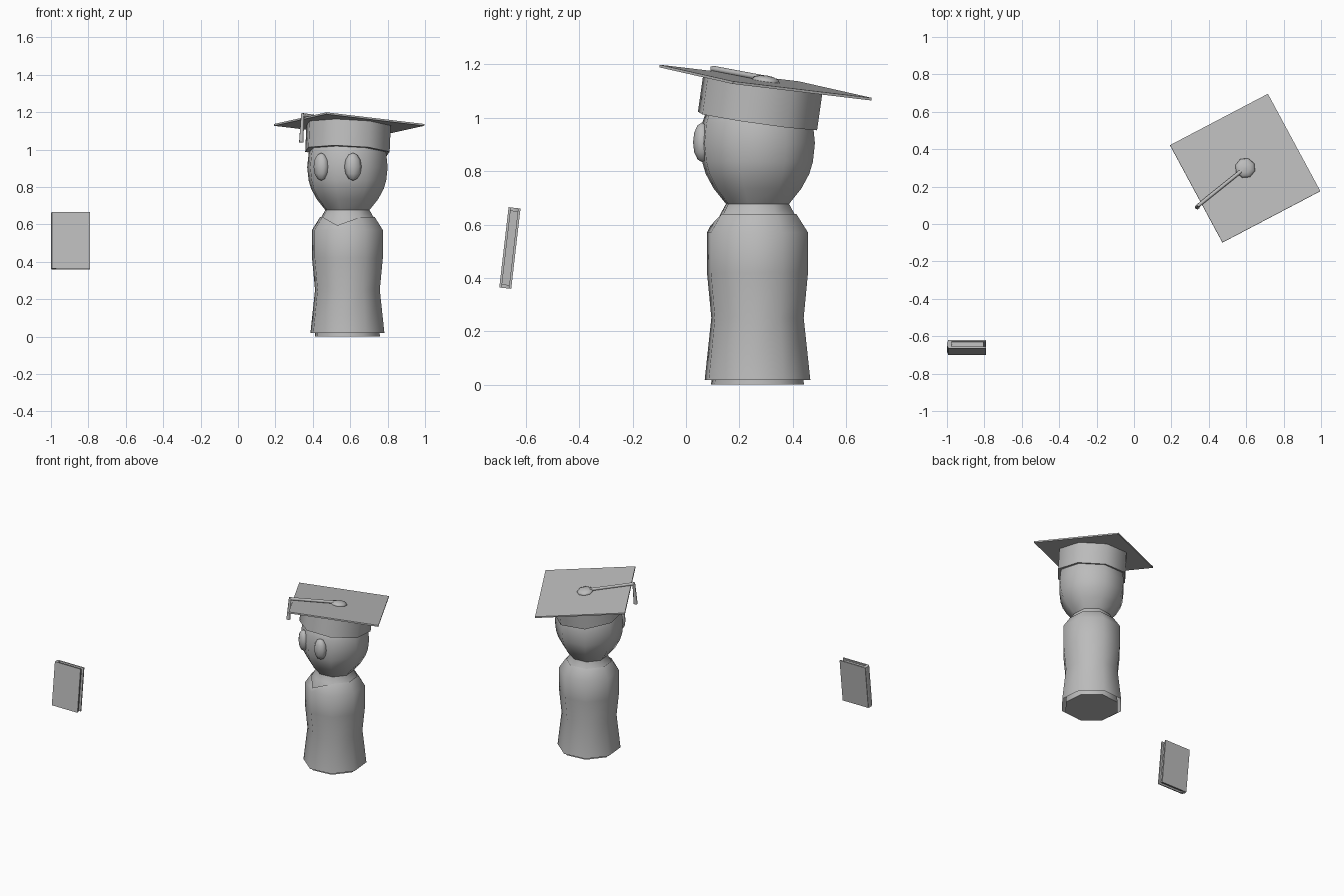
import bpy, bmesh, math
from mathutils import Matrix, Vector

if "Cube" in bpy.data.objects:
    bpy.data.objects.remove(bpy.data.objects["Cube"], do_unlink=True)

# One plain grey for everything
grey = bpy.data.materials.new("plain grey")
grey.diffuse_color = (0.5, 0.5, 0.5, 1)
grey.use_nodes = True
grey.node_tree.nodes["Principled BSDF"].inputs["Base Color"].default_value = (0.5, 0.5, 0.5, 1)


def finish(name, bm, matrix, angle=50):
    """Turn a bmesh into a shaded object."""
    bmesh.ops.recalc_face_normals(bm, faces=bm.faces)
    bm.transform(matrix)
    mesh = bpy.data.meshes.new(name)
    bm.to_mesh(mesh)
    bm.free()
    mesh.materials.append(grey)
    obj = bpy.data.objects.new(name, mesh)
    bpy.context.collection.objects.link(obj)
    mesh.shade_smooth()
    mesh.set_sharp_from_angle(angle=math.radians(angle))
    return obj


def lathe(name, profile, matrix, sides=8, caps=(True, True), edit=None, angle=50):
    """Stack rings of (radius, height), with one corner of each facing the front."""
    bm = bmesh.new()
    rings = []
    for r, z in profile:
        turn = [2 * math.pi * i / sides for i in range(sides)]
        rings.append([bm.verts.new((r * math.sin(a), -r * math.cos(a), z)) for a in turn])
    if edit:
        edit(rings)
    for low, high in zip(rings, rings[1:]):
        for i in range(sides):
            j = (i + 1) % sides
            bm.faces.new((low[i], low[j], high[j], high[i]))
    if caps[0]:
        bm.faces.new(rings[0][::-1])
    if caps[1]:
        bm.faces.new(rings[-1])
    return finish(name, bm, matrix, angle)


def box(name, size, center, matrix):
    bm = bmesh.new()
    bmesh.ops.create_cube(bm, size=1, matrix=Matrix.Translation(center) @ Matrix.Diagonal((*size, 1)))
    return finish(name, bm, matrix, 30)


def rod(name, start, end, r1, r2, matrix, sides=6):
    """Thin tapered rod between two points."""
    start, end = Vector(start), Vector(end)
    axis = end - start
    place = Matrix.Translation(start) @ axis.to_track_quat('Z', 'Y').to_matrix().to_4x4()
    return lathe(name, [(r1, 0), (r2, axis.length)], matrix @ place, sides, angle=65)


def ball(name, matrix, sides=8, steps=6):
    arc = [math.pi * i / steps for i in range(steps + 1)]
    profile = [(max(math.sin(a), 0.02), -math.cos(a)) for a in arc]
    return lathe(name, profile, matrix, sides, angle=80)


# The figure stands to one side and is turned a little to its right
figure = Matrix.Translation((0.585, 0.268, 0)) @ Matrix.Rotation(math.radians(-17), 4, 'Z')

# Inner body up to the neck
lathe("body", [(0.182, 0), (0.178, 0.04), (0.166, 0.25), (0.18, 0.42), (0.18, 0.56),
               (0.145, 0.64), (0.122, 0.68), (0.122, 0.70)], figure)


# Open robe over the body, its collar dipping at the front
def dip_collar(rings):
    rings[-1][0].co = (0, -0.185, 0.595)


lathe("robe", [(0.207, 0.018), (0.181, 0.25), (0.198, 0.42), (0.198, 0.57), (0.152, 0.64)],
      figure, caps=(False, False), edit=dip_collar)

# Head
lathe("head", [(0.122, 0.675), (0.172, 0.735), (0.203, 0.79), (0.217, 0.835), (0.225, 0.905),
               (0.217, 0.98), (0.195, 1.04), (0.13, 1.09)], figure)

# Eyes, lying on the slanted faces of the head
for side, label in ((-1, "right"), (1, "left")):
    place = (Matrix.Translation((side * 0.089, -0.19, 0.908))
             @ Matrix.Rotation(side * math.radians(20), 4, 'Z')
             @ Matrix.Diagonal((0.046, 0.034, 0.074, 1)))
    ball(label + "_eye", figure @ place)

# Cap, tipped backwards
cap = figure @ Matrix.Translation((0, 0, 0.988)) @ Matrix.Rotation(math.radians(-8.5), 4, 'X')
lathe("cap_band", [(0.236, 0), (0.236, 0.143)], cap)
board = cap @ Matrix.Translation((0, 0.01, 0.142))
lathe("cap_board", [(0.42, 0), (0.42, 0.01)], board, sides=4, angle=30)
ball("cap_button", board @ Matrix.Translation((0, 0, 0.012)) @ Matrix.Diagonal((0.055, 0.055, 0.02, 1)))

# Tassel cord across the board and hanging over its edge
corner = (-0.18, -0.267, 0.018)
rod("tassel_cord", (0, 0, 0.02), corner, 0.011, 0.011, board)
rod("tassel_drop", (-0.18, -0.267, 0.026), (-0.184, -0.257, -0.128), 0.009, 0.013, board)

# Book, standing apart and leaning back
book = Matrix.Translation((-0.894, -0.66, 0.512)) @ Matrix.Rotation(math.radians(-6.6), 4, 'X')
for side, label in ((-1, "front"), (1, "back")):
    box(label + "_cover", (0.204, 0.009, 0.303), (0.002, side * 0.018, 0), book)
box("page_block", (0.185, 0.027, 0.28), (-0.003, 0, 0), book)

# Gently rounded spine
spine = book @ Matrix.Translation((-0.093, 0, -0.1515)) @ Matrix.Diagonal((0.013, 0.0225, 1, 1))
lathe("book_spine", [(1, 0), (1, 0.303)], spine, sides=12)
